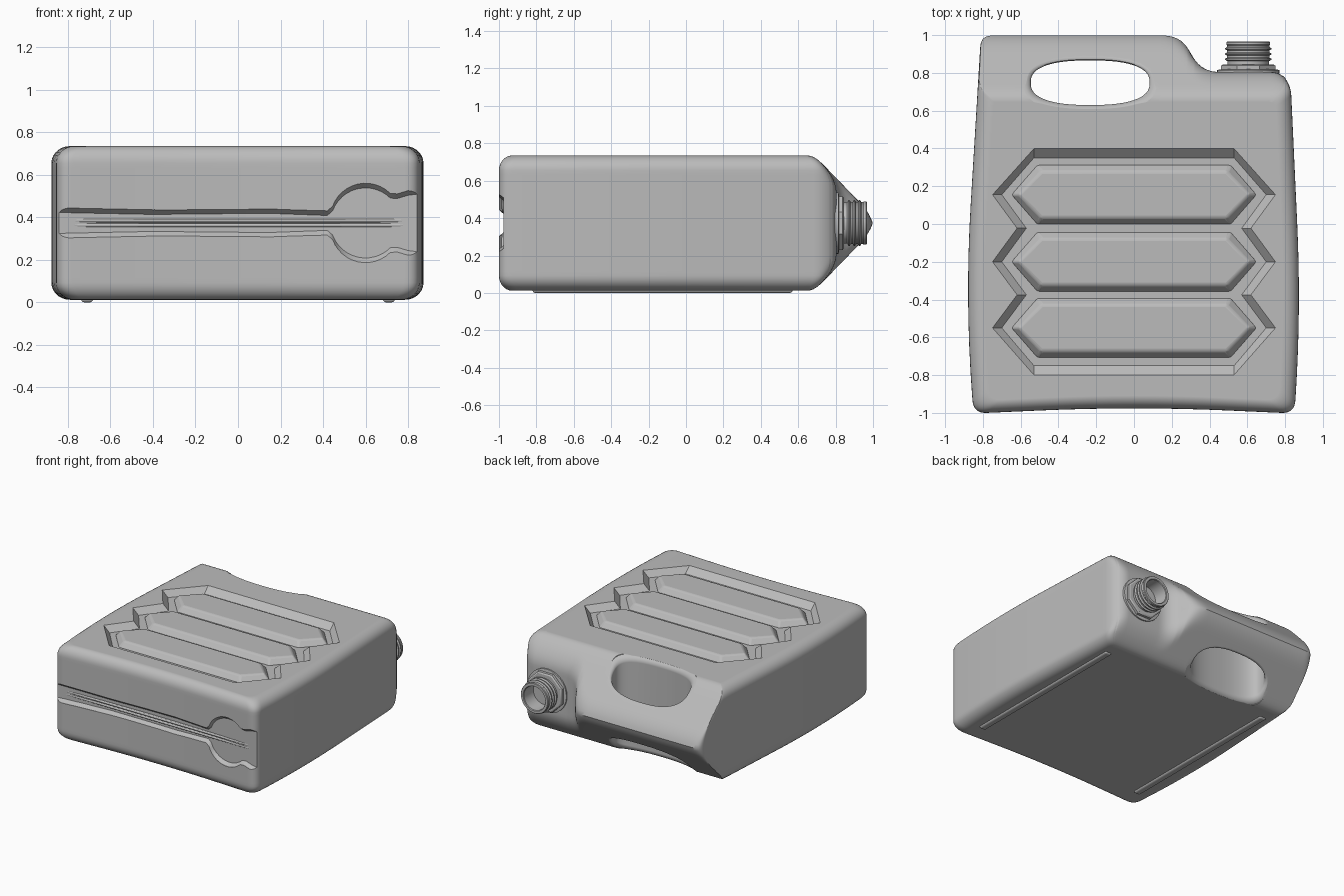
import bpy, bmesh, math
from mathutils import Vector

cube = bpy.data.objects.get("Cube")
if cube:
    bpy.data.objects.remove(cube, do_unlink=True)

plastic = bpy.data.materials.new("grey plastic")
plastic.use_nodes = True
plastic.diffuse_color = (0.5, 0.5, 0.5, 1)
plastic.node_tree.nodes["Principled BSDF"].inputs["Base Color"].default_value = (0.5, 0.5, 0.5, 1)

ZC, H = 0.3735, 0.3615        # middle height and half thickness of the body


def loft(name, rings, strip_caps=False):
    """Closed mesh through rings of equal point count."""
    bm = bmesh.new()
    rows = [[bm.verts.new(p) for p in ring] for ring in rings]
    n = len(rows[0])
    for a, b in zip(rows, rows[1:]):
        for i in range(n):
            j = (i + 1) % n
            bm.faces.new((a[i], a[j], b[j], b[i]))
    for row in (rows[0], rows[-1]):
        if strip_caps:
            for i in range(n // 2 - 1):
                bm.faces.new((row[i], row[i + 1], row[n - 2 - i], row[n - 1 - i]))
        else:
            bm.faces.new(row)
    bmesh.ops.recalc_face_normals(bm, faces=bm.faces)
    mesh = bpy.data.meshes.new(name)
    bm.to_mesh(mesh)
    bm.free()
    mesh.materials.append(plastic)
    obj = bpy.data.objects.new(name, mesh)
    bpy.context.collection.objects.link(obj)
    return obj


def activate(obj):
    bpy.ops.object.select_all(action='DESELECT')
    obj.select_set(True)
    bpy.context.view_layer.objects.active = obj


def cut(obj, cutter):
    cutter.hide_render = True
    mod = obj.modifiers.new("cut", 'BOOLEAN')
    mod.operation, mod.solver, mod.object = 'DIFFERENCE', 'EXACT', cutter
    activate(obj)
    bpy.ops.object.modifier_apply(modifier=mod.name)
    bpy.data.objects.remove(cutter, do_unlink=True)


def finish(obj, bevel=0, segments=3):
    if bevel:
        mod = obj.modifiers.new("bevel", 'BEVEL')
        mod.width, mod.segments, mod.limit_method = bevel, segments, 'ANGLE'
    activate(obj)
    bpy.ops.object.shade_smooth_by_angle(angle=math.radians(35))
    mod = obj.modifiers.new("weighted normals", 'WEIGHTED_NORMAL')
    mod.keep_sharp = True


def soft_min(a, b, k=0.08):
    h = max(k - abs(a - b), 0) / k
    return min(a, b) - h * h * k / 4


def rounded_outline(corners, step=0.05):
    """Polygon with curved corners, resampled evenly."""
    pts = []
    for i, (x, y, r) in enumerate(corners):
        p = Vector((x, y))
        prev, nxt = (Vector(corners[j][:2]) for j in (i - 1, (i + 1) % len(corners)))
        a, b = p + (prev - p).normalized() * r, p + (nxt - p).normalized() * r
        for s in range(9):
            t = s / 8
            pts.append(a * (1 - t) ** 2 + p * 2 * t * (1 - t) + b * t * t)
    out = []
    for p, q in zip(pts, pts[1:] + pts[:1]):
        count = max(1, math.ceil((q - p).length / step))
        out += [p.lerp(q, s / count) for s in range(count)]
    return out


# Body: outline stacked through the thickness, tapering towards the handle end
outline = rounded_outline([
    (-0.85, -1.003, 0.07), (0, -0.965, 0.5), (0.85, -1.003, 0.07),
    (0.885, -0.45, 0.45), (0.83, 0.74, 0.06), (0.77, 0.805, 0.05),
    (0.36, 0.805, 0.09), (0.24, 1.006, 0.1), (-0.81, 1.006, 0.07),
    (-0.895, -0.4, 0.5)])
R = 0.08
levels = [((H - R) * i / 12, 0) for i in range(12)]
levels += [(H - R + R * math.sin(t), 1 - math.cos(t))
           for t in (math.pi / 2 * i / 7 for i in range(8))]


def body_ring(a, inset, side):
    limit = 0.70 + (0.3475 - a) * 0.97 - 0.04 * inset ** 2
    return [(p.x * (1 - 0.1 * inset), soft_min(p.y * (1 - 0.07 * inset), limit), ZC + side * a)
            for p in outline]


body = loft("container_body",
            [body_ring(a, d, -1) for a, d in reversed(levels[1:])]
            + [body_ring(a, d, 1) for a, d in levels])


# Handle opening with a flared rim that follows the sloping shoulder
def handle_ring(grow, depth, side, flat=None):
    ring = []
    for i in range(56):
        t = 2 * math.pi * (i + 0.5) / 56
        c, s = math.cos(t), math.sin(t)
        x = -0.232 + (0.315 + grow) * math.copysign(abs(c) ** 0.8, c)
        y = 0.748 + (0.118 + grow) * math.copysign(abs(s) ** 0.8, s)
        a = soft_min(H, 0.3475 - (y - 0.70) / 0.97) - depth
        ring.append((x, y, ZC + side * (flat or a)))
    return ring


flare = 0.038
steps = [(flare * (1 - math.sin(t)), flare * (1 - math.cos(t)) - 0.004)
         for t in (math.pi / 2 * i / 6 for i in range(7))]
cut(body, loft("handle_cutter",
               [handle_ring(flare, 0, 1, 0.6)]
               + [handle_ring(g, d, 1) for g, d in steps]
               + [handle_ring(g, d, -1) for g, d in reversed(steps)]
               + [handle_ring(flare, 0, -1, 0.6)]))


# Zigzag recess in the broad upper face
FLOOR = ZC + H - 0.045
CENTRES = (0.155, -0.2, -0.55)


def zigzag(grow, z):
    right = [(0.53, 0.35 + grow)]
    for i, y in enumerate(CENTRES):
        if i:
            right.append((0.57 + grow, (y + CENTRES[i - 1]) / 2))
        right.append((0.70 + grow, y))
    right.append((0.53, -0.75 - grow))
    return [(x, y, z) for x, y in right] + [(-x, y, z) for x, y in reversed(right)]


cut(body, loft("recess_cutter",
               [zigzag(0, FLOOR), zigzag(0.05, ZC + H + 0.001), zigzag(0.05, ZC + H + 0.1)], True))


# Curved pocket across the front end, with a round bay at one side
def pocket(grow, y):
    upper = [(-0.88, 0.05), (-0.65, 0.045), (-0.4, 0.04), (-0.1, 0.043), (0.15, 0.045), (0.42, 0.035)]
    for i in range(13):
        t = math.radians(160 - 115 * i / 12)
        upper.append((0.6 + 0.165 * math.cos(t), 0.165 * math.sin(t)))
    upper += [(0.75, 0.115), (0.8, 0.13), (0.88, 0.14)]
    pts = [(x, y - 0.025 * (x / 0.87) ** 2, a + grow) for x, a in upper]
    return [(x, d, ZC + a) for x, d, a in pts] + [(x, d, ZC - a) for x, d, a in reversed(pts)]


cut(body, loft("pocket_cutter",
               [pocket(0, -0.952), pocket(0.022, -0.978), pocket(0.022, -1.1)], True))
finish(body)


# Raised six-sided panels inside the recess
def hexagon(cy, tip, flat, half, z):
    return [(x, cy + y, z) for x, y in
            ((-flat, half), (flat, half), (tip, 0), (flat, -half), (-flat, -half), (-tip, 0))]


for i, cy in enumerate(CENTRES):
    panel = loft(f"raised_panel_{i + 1}",
                 [hexagon(cy, 0.655, 0.515, 0.162, FLOOR - 0.005),
                  hexagon(cy, 0.61, 0.49, 0.122, ZC + H - 0.002)])
    finish(panel, 0.012)


def box(name, x, y, z):
    rings = [[(x[0], y[0], h), (x[1], y[0], h), (x[1], y[1], h), (x[0], y[1], h)] for h in z]
    return loft(name, rings)


# Mould seam: a pair of thin ribs along the front end
for i, dz in enumerate((-0.011, 0.011)):
    seam = box(f"seam_rib_{i + 1}", (-0.83, 0.81), (-0.972, -0.94), (ZC + dz - 0.008, ZC + dz + 0.008))
    finish(seam, 0.006)

# Long feet under the container
for name, cx in (("right_foot_rail", -0.71), ("left_foot_rail", 0.71)):
    finish(box(name, (cx - 0.028, cx + 0.028), (-0.82, 0.57), (0, 0.04)), 0.014)


# Spout: turned parts around an axis pointing to the back
def lathe(name, profile, sides):
    return loft(name, [[(0.605 + r * math.cos(2 * math.pi * (i + 0.5) / sides), y,
                         ZC + r * math.sin(2 * math.pi * (i + 0.5) / sides))
                        for i in range(sides)] for r, y in profile])


finish(lathe("spout_flange", [(0.14, 0.74), (0.15, 0.79), (0.165, 0.797), (0.165, 0.815), (0.14, 0.82)], 48))
finish(lathe("spout_collar", [(0.155, 0.78), (0.155, 0.838), (0.145, 0.845)], 8))
neck = [(0.11, 0.78), (0.11, 0.862)]
for y in (0.872, 0.9, 0.928):
    neck += [(0.112, y - 0.009), (0.123, y - 0.003), (0.123, y + 0.003), (0.112, y + 0.009)]
neck += [(0.112, 0.945), (0.116, 0.95), (0.116, 0.962), (0.112, 0.967), (0.094, 0.967),
         (0.09, 0.962), (0.09, 0.85)]
finish(lathe("spout_neck", neck, 48))
